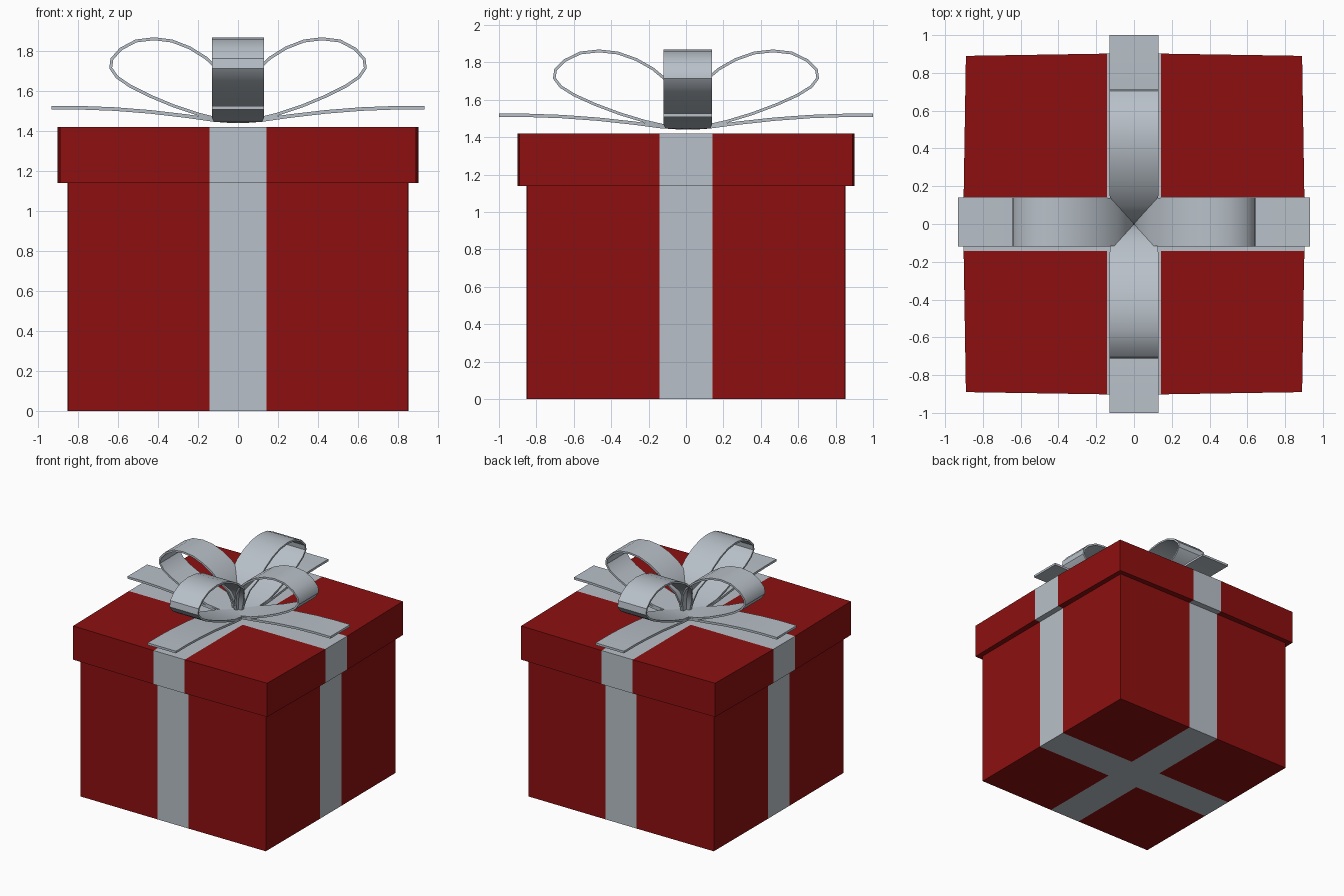
import bpy, bmesh, math
from mathutils import Vector, Matrix

if "Cube" in bpy.data.objects:
    bpy.data.objects.remove(bpy.data.objects["Cube"])


def material(name, rgb):
    m = bpy.data.materials.new(name)
    m.diffuse_color = (*rgb, 1)
    m.use_nodes = True
    m.node_tree.nodes["Principled BSDF"].inputs["Base Color"].default_value = m.diffuse_color
    return m


red = material("red_paper", (0.27, 0.005, 0.005))
silver = material("silver_ribbon", (0.48, 0.53, 0.58))
BAND = 0.142


def add_object(name, bm, mats):
    me = bpy.data.meshes.new(name)
    bm.to_mesh(me)
    bm.free()
    for m in mats:
        me.materials.append(m)
    ob = bpy.data.objects.new(name, me)
    bpy.context.collection.objects.link(ob)
    return ob


def wrapped_box(name, corner, middle, z0, z1, open_top=False):
    """Box cut along the ribbon lines, with the flush ribbon as coloured faces."""
    bm = bmesh.new()
    bmesh.ops.create_cube(bm, size=2, matrix=Matrix.Translation((0, 0, (z0 + z1) / 2))
                          @ Matrix.Diagonal((corner, corner, (z1 - z0) / 2, 1)))
    for axis in (Vector((1, 0, 0)), Vector((0, 1, 0))):
        for s in (-1, 1):
            bmesh.ops.bisect_plane(bm, geom=bm.verts[:] + bm.edges[:] + bm.faces[:],
                                   plane_co=axis * s * BAND, plane_no=axis)
    bm.normal_update()
    for f in bm.faces:
        c, n = f.calc_center_median(), f.normal
        in_x, in_y = abs(c.x) < BAND, abs(c.y) < BAND
        f.material_index = int(in_x or in_y)
    if open_top:
        top = [f for f in bm.faces if f.normal.z > 0.9]
        bmesh.ops.delete(bm, geom=top, context='FACES_ONLY')
    # sides swell slightly where the ribbon runs
    for v in bm.verts:
        for a, b in ((0, 1), (1, 0)):
            if abs(v.co[a]) > corner - 0.001 and abs(v.co[b]) < BAND + 0.001:
                v.co[a] = math.copysign(middle, v.co[a])
    return add_object(name, bm, [red, silver])


wrapped_box("box_body", 0.85, 0.852, 0, 1.14, open_top=True)
wrapped_box("box_lid", 0.89, 0.902, 1.14, 1.42)


def strip(name, path, angle, stretch, offset, thick):
    """Ribbon strip through (distance, height, half width) points."""
    bm = bmesh.new()
    rows = [[bm.verts.new((d * stretch, s * w, z)) for s in (-1, 1)] for d, z, w in path]
    for (a, b), (c, d) in zip(rows, rows[1:]):
        bm.faces.new((a, c, d, b))
    turn = Matrix.Translation(offset) @ Matrix.Rotation(angle, 4, 'Z')
    bmesh.ops.transform(bm, matrix=turn, verts=bm.verts)
    ob = add_object(name, bm, [silver])
    mod = ob.modifiers.new("thickness", 'SOLIDIFY')
    mod.thickness = thick
    mod.offset = 0
    bpy.ops.object.select_all(action='DESELECT')
    ob.select_set(True)
    bpy.context.view_layer.objects.active = ob
    bpy.ops.object.modifier_apply(modifier=mod.name)
    bpy.ops.object.shade_smooth_by_angle(angle=math.radians(35))


W = 0.13
LOOP = [(0.01, 1.455, 0.05), (0.10, 1.46, 0.11), (0.20, 1.485, W), (0.32, 1.525, W),
        (0.44, 1.575, W), (0.54, 1.625, W), (0.605, 1.67, W), (0.636, 1.715, W),
        (0.63, 1.76, W), (0.585, 1.81, W), (0.51, 1.85, W), (0.42, 1.861, W),
        (0.33, 1.85, W), (0.24, 1.815, W), (0.16, 1.765, W), (0.09, 1.70, 0.125),
        (0.035, 1.62, 0.085), (0.01, 1.53, 0.06), (0.005, 1.455, 0.04)]
TAIL = [(0.0, 1.45, 0.05), (0.12, 1.455, 0.12), (0.26, 1.475, W), (0.44, 1.496, W),
        (0.62, 1.51, W), (0.78, 1.516, W), (0.932, 1.516, W)]

# bow: four loops and four tails, longer along y
for i, side in enumerate(("right", "back", "left", "front")):
    along_y = i % 2
    off = (0, 0, 0) if along_y else (0, 0.01, 0)
    strip("bow_loop_" + side, LOOP, i * math.pi / 2, 1.107 if along_y else 1.0, off, 0.015)
    strip("bow_tail_" + side, TAIL, i * math.pi / 2, 1.073 if along_y else 1.0, off, 0.018)
